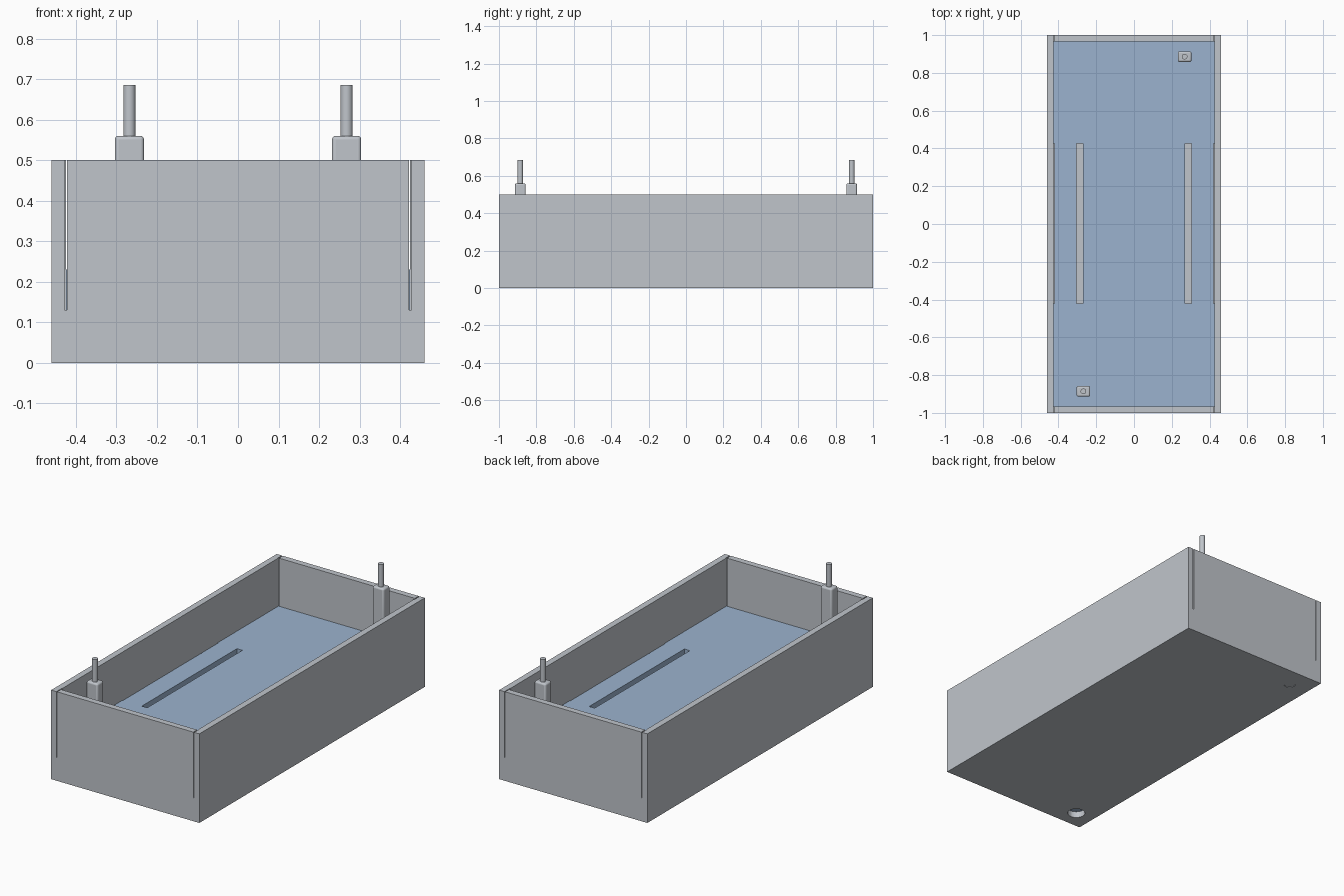
import bpy

cube = bpy.data.objects.get("Cube")
if cube:
    bpy.data.objects.remove(cube, do_unlink=True)


def material(name, rgb):
    m = bpy.data.materials.new(name)
    m.use_nodes = True
    m.diffuse_color = (*rgb, 1)
    m.node_tree.nodes["Principled BSDF"].inputs["Base Color"].default_value = (*rgb, 1)
    return m


GREY = material("light grey", (0.53, 0.56, 0.60))
BLUE = material("pale blue", (0.33, 0.45, 0.62))


def box(name, lo, hi, mat=None):
    """Box between two opposite corners."""
    bpy.ops.mesh.primitive_cube_add(size=1, location=[(a + b) / 2 for a, b in zip(lo, hi)])
    ob = bpy.context.object
    ob.name = name
    ob.scale = [b - a for a, b in zip(lo, hi)]
    bpy.ops.object.transform_apply(location=False, rotation=False, scale=True)
    if mat:
        ob.data.materials.append(mat)
    return ob


def rod(name, x, y, z0, z1, r, mat=None):
    bpy.ops.mesh.primitive_cylinder_add(vertices=32, radius=r, depth=z1 - z0,
                                        location=(x, y, (z0 + z1) / 2))
    ob = bpy.context.object
    ob.name = name
    if mat:
        ob.data.materials.append(mat)
        bpy.ops.object.shade_smooth_by_angle()
    return ob


def cut(target, cutters):
    """Subtract each cutter, then discard it."""
    for c in cutters:
        c.hide_render = True
        mod = target.modifiers.new("cut", "BOOLEAN")
        mod.operation = "DIFFERENCE"
        mod.solver = "EXACT"
        mod.object = c
        bpy.context.view_layer.objects.active = target
        bpy.ops.object.modifier_apply(modifier=mod.name)
        bpy.data.objects.remove(c, do_unlink=True)


W, L, H = 0.46, 1.0, 0.50        # outer half width, half length, height
IW, IL = 0.425, 0.966            # inner half width and half length
BASE, FLOOR, SLIT = 0.035, 0.23, 0.13

# Open tray with thin slits at the four corners and round openings below
tray = box("tray", (-W, -L, 0), (W, L, H), GREY)
cutters = [box("cavity", (-IW, -IL, BASE), (IW, IL, H + 0.1))]
for sx in (-1, 1):
    for sy in (-1, 1):
        x, y = sx * IW, sy * L
        cutters.append(box("slit", (x - 0.0025, y - 0.045, SLIT), (x + 0.0025, y + 0.045, H + 0.1)))
cutters.append(rod("drain", -0.35, -0.895, -0.1, BASE + 0.001, 0.046))
cutters.append(rod("dimple", -0.34, 0.885, -0.1, 0.003, 0.03))
cut(tray, cutters)

# Raised blue floor with two long slots and narrow gaps beside the walls
floor = box("raised_floor", (-IW, -IL, BASE), (IW, IL, FLOOR), BLUE)
cutters = []
for s in (-1, 1):
    for name, x, w in (("long_slot", 0.287, 0.017), ("edge_gap", IW, 0.004)):
        cutters.append(box(name, (s * x - w, -0.42, BASE - 0.01), (s * x + w, 0.425, FLOOR + 0.1)))
cut(floor, cutters)

# Two terminal posts in opposite corners
for side, s in (("front_right", -1), ("back_left", 1)):
    x, y = s * 0.268, s * 0.886
    block = box(side + "_post_block", (x - 0.036, y - 0.028, FLOOR - 0.01),
                (x + 0.036, y + 0.028, 0.56), GREY)
    bevel = block.modifiers.new("rounded", "BEVEL")
    bevel.width = 0.009
    bevel.segments = 3
    bpy.ops.object.shade_smooth_by_angle()
    rod(side + "_post_pin", x, y, 0.55, 0.686, 0.015, GREY)
